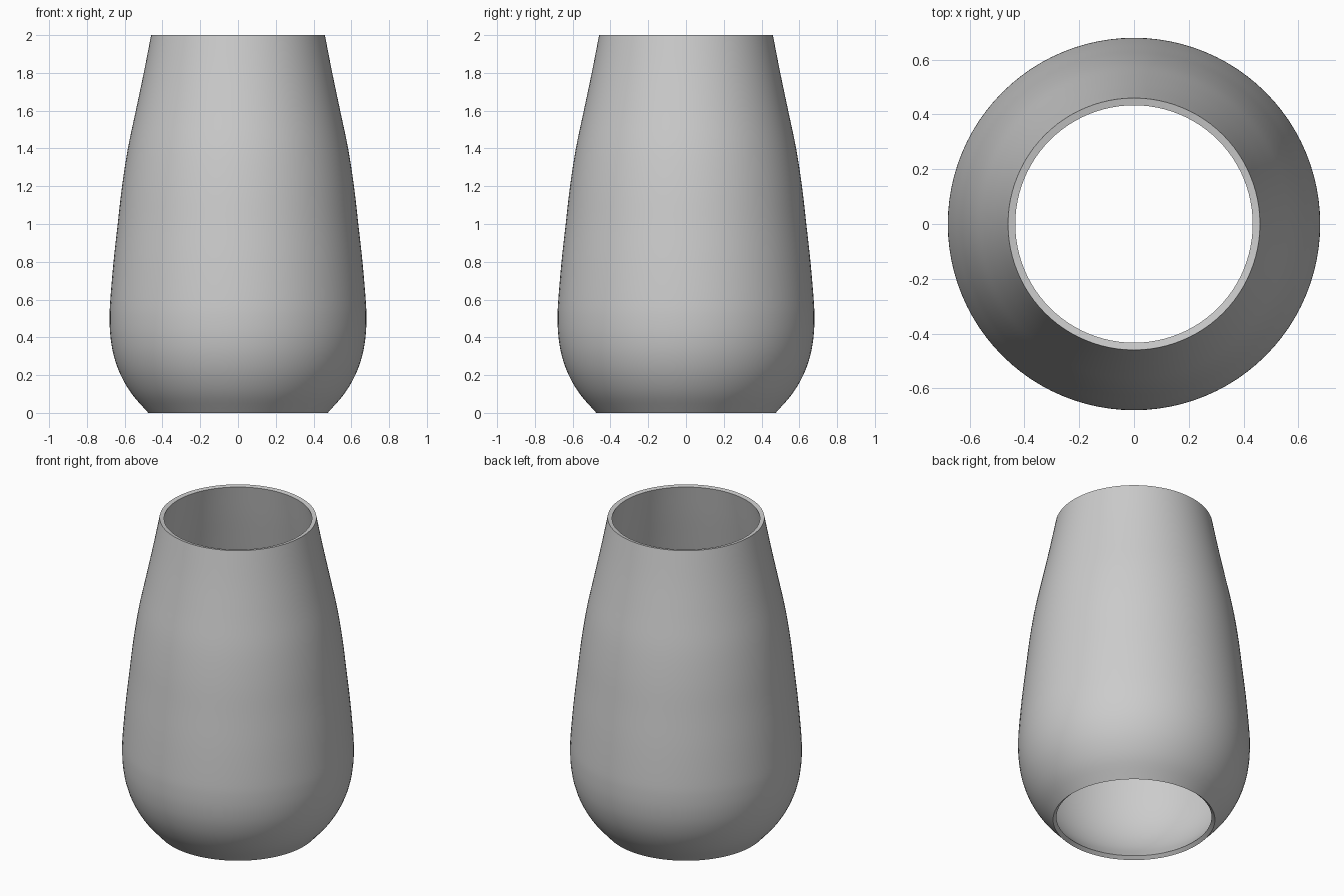
import bpy, bmesh, math

if "Cube" in bpy.data.objects:
    bpy.data.objects.remove(bpy.data.objects["Cube"])

# Outer wall profile (radius, height)
PROFILE = [(0.475, 0), (0.562, 0.1), (0.621, 0.2), (0.657, 0.3), (0.675, 0.4),
           (0.68, 0.5), (0.676, 0.6), (0.659, 0.8), (0.637, 1.0), (0.614, 1.2),
           (0.583, 1.4), (0.541, 1.6), (0.499, 1.8), (0.46, 2.0)]
SEGMENTS = 96
STEPS = 4


def smooth_curve(points):
    """Catmull-Rom curve through the points."""
    first = [2 * a - b for a, b in zip(points[0], points[1])]
    last = [2 * a - b for a, b in zip(points[-1], points[-2])]
    p = [first, *points, last]
    result = []
    for i in range(1, len(p) - 2):
        for s in range(STEPS):
            t = s / STEPS
            result.append([0.5 * (2 * b + (c - a) * t + (2 * a - 5 * b + 4 * c - d) * t**2
                                  + (3 * b - a - 3 * c + d) * t**3)
                           for a, b, c, d in zip(*p[i - 1:i + 3])])
    return result + [points[-1]]


# Lathe the open-ended wall
bm = bmesh.new()
rings = [[bm.verts.new((r * math.cos(k * math.tau / SEGMENTS),
                        r * math.sin(k * math.tau / SEGMENTS), z))
          for k in range(SEGMENTS)] for r, z in smooth_curve(PROFILE)]
for low, high in zip(rings, rings[1:]):
    for k in range(SEGMENTS):
        n = (k + 1) % SEGMENTS
        bm.faces.new((low[k], low[n], high[n], high[k]))
mesh = bpy.data.meshes.new("lamp_shade")
bm.to_mesh(mesh)
bm.free()
shade = bpy.data.objects.new("lamp_shade", mesh)
bpy.context.collection.objects.link(shade)

# Thin wall, grown inwards
bpy.context.view_layer.objects.active = shade
shade.select_set(True)
wall = shade.modifiers.new("wall", 'SOLIDIFY')
wall.thickness = 0.027
wall.offset = -1
bpy.ops.object.modifier_apply(modifier="wall")
bpy.ops.object.shade_smooth_by_angle(angle=math.radians(35))
